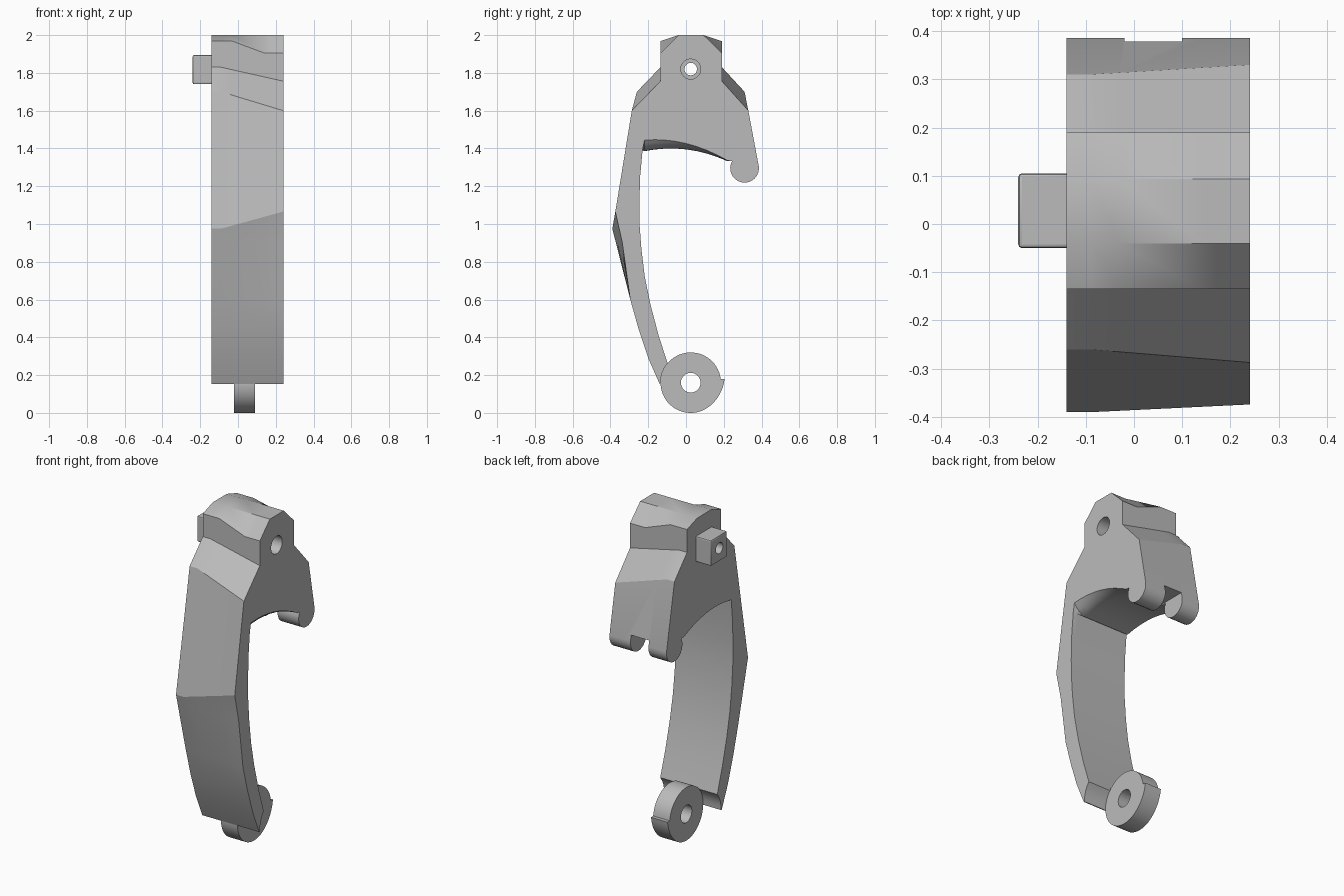
import bpy, bmesh, math

if "Cube" in bpy.data.objects:
    bpy.data.objects.remove(bpy.data.objects["Cube"])

grey = bpy.data.materials.new("plain grey")
grey.use_nodes = True
grey.diffuse_color = (0.5, 0.5, 0.5, 1)
grey.node_tree.nodes["Principled BSDF"].inputs["Base Color"].default_value = (0.5, 0.5, 0.5, 1)


def clamp(v):
    return max(0.0, min(1.0, v))


def loft(name, stations):
    """Skin a list of (x, yz-outline) stations and cap both ends."""
    bm = bmesh.new()
    rings = [[bm.verts.new((x, y, z)) for y, z in outline] for x, outline in stations]
    n = len(rings[0])
    for a, b in zip(rings, rings[1:]):
        for i in range(n):
            j = (i + 1) % n
            bm.faces.new((a[i], a[j], b[j], b[i]))
    bm.faces.new(rings[0])
    bm.faces.new(rings[-1])
    bmesh.ops.recalc_face_normals(bm, faces=bm.faces)
    mesh = bpy.data.meshes.new(name)
    bm.to_mesh(mesh)
    bm.free()
    mesh.materials.append(grey)
    obj = bpy.data.objects.new(name, mesh)
    bpy.context.collection.objects.link(obj)
    return obj


def extrude(name, outline, x0, x1):
    return loft(name, [(x0, outline), (x1, outline)])


def arc(cy, cz, r, start, end, steps):
    """Points along an arc, angles in degrees."""
    angles = [math.radians(start + (end - start) * i / steps) for i in range(steps + 1)]
    return [(cy + r * math.cos(a), cz + r * math.sin(a)) for a in angles]


def circle(cy, cz, r, steps=32):
    return arc(cy, cz, r, 0, 360, steps)[:-1]


def box(y0, y1, z0, z1):
    return [(y0, z0), (y1, z0), (y1, z1), (y0, z1)]


def activate(obj):
    bpy.ops.object.select_all(action='DESELECT')
    obj.select_set(True)
    bpy.context.view_layer.objects.active = obj


def cut(obj, cutter):
    mod = obj.modifiers.new("cut", 'BOOLEAN')
    mod.operation = 'DIFFERENCE'
    mod.solver = 'EXACT'
    mod.object = cutter
    activate(obj)
    bpy.ops.object.modifier_apply(modifier=mod.name)
    bpy.data.objects.remove(cutter)


def smooth(obj):
    activate(obj)
    bpy.ops.object.shade_smooth_by_angle(angle=math.radians(20))


EYE = (0.025, 0.16)      # lower pivot
PIN = (0.025, 1.82)      # upper pivot


def arm_outline(x):
    """Side outline of the curved arm, its facets shifting across the width."""
    low = clamp((x + 0.09) / 0.33)
    top = clamp((x + 0.03) / 0.17)
    fillet = clamp((x - 0.15) / 0.09) ** 2.5

    def mix(a, b, t=low):
        return (a[0] + (b[0] - a[0]) * t, a[1] + (b[1] - a[1]) * t)

    # head and outer front edge
    pts = [(0.093, 2.0), (-0.04, 2.0),
           mix((-0.135, 1.968), (-0.135, 1.905), top),
           mix((-0.135, 1.83), (-0.135, 1.756)),
           mix((-0.26, 1.70), (-0.287, 1.60)),
           mix((-0.39, 0.975), (-0.374, 1.066)),
           mix((-0.371, 0.90), (-0.337, 0.90)),
           (-0.295, 0.60), (-0.25, 0.44), (-0.2, 0.29), (-0.14, 0.154)]
    # seat against the lower eye, then inner edge
    pts += arc(*EYE, 0.16, 182, 140, 4)
    pts += [(-0.145, 0.41), (-0.188, 0.573), (-0.218, 0.72), (-0.236, 0.865),
            (-0.246, 1.0), (-0.247, 1.1), (-0.243, 1.25), (-0.23, 1.39)]
    # underside arch, rounded over on one side
    for i in range(9):
        y = -0.22 + i * 0.055
        z = 1.40 - 0.75 * (y + 0.08) ** 2
        pts.append((y, z + fillet * 0.06 * (0.25 - y) / 0.48))
    # hook tip and outer back edge
    pts += arc(0.31, 1.295, 0.076, 150, 368, 16)
    pts += [mix((0.31, 1.70), (0.33, 1.60)),
            mix((0.19, 1.83), (0.19, 1.756)),
            mix((0.19, 1.968), (0.19, 1.905), top)]
    return pts


# Arm with pin bore and a notch splitting the hook
widths = (-0.14, -0.09, -0.03, 0.14, 0.17, 0.19, 0.21, 0.225, 0.24)
arm = loft("curved_arm", [(x, arm_outline(x)) for x in widths])
cut(arm, extrude("bore_cutter", circle(*PIN, 0.053), -0.3, 0.3))
cut(arm, extrude("notch_cutter", box(0.2, 0.5, 1.1, 1.34), -0.02, 0.10))
smooth(arm)

# Square boss on the side of the head
block = extrude("side_boss", box(-0.05, 0.105, 1.74, 1.895), -0.24, -0.13)
bevel = block.modifiers.new("bevel", 'BEVEL')
bevel.width = 0.008
bevel.segments = 2
activate(block)
bpy.ops.object.modifier_apply(modifier=bevel.name)
cut(block, extrude("pin_cutter", circle(0.025, 1.82, 0.033), -0.3, 0))
smooth(block)

# Lower eye with a small stop tooth
eye_points = arc(*EYE, 0.16, 7, 300, 48)
for i in range(9):
    t = i / 8
    a = math.radians(-52 + 58 * t)
    r = 0.16 + 0.02 * t ** 2
    eye_points.append((EYE[0] + r * math.cos(a), EYE[1] + r * math.sin(a)))
eye = extrude("lower_eye", eye_points, -0.02, 0.09)
cut(eye, extrude("eye_cutter", circle(*EYE, 0.052), -0.2, 0.2))
smooth(eye)
